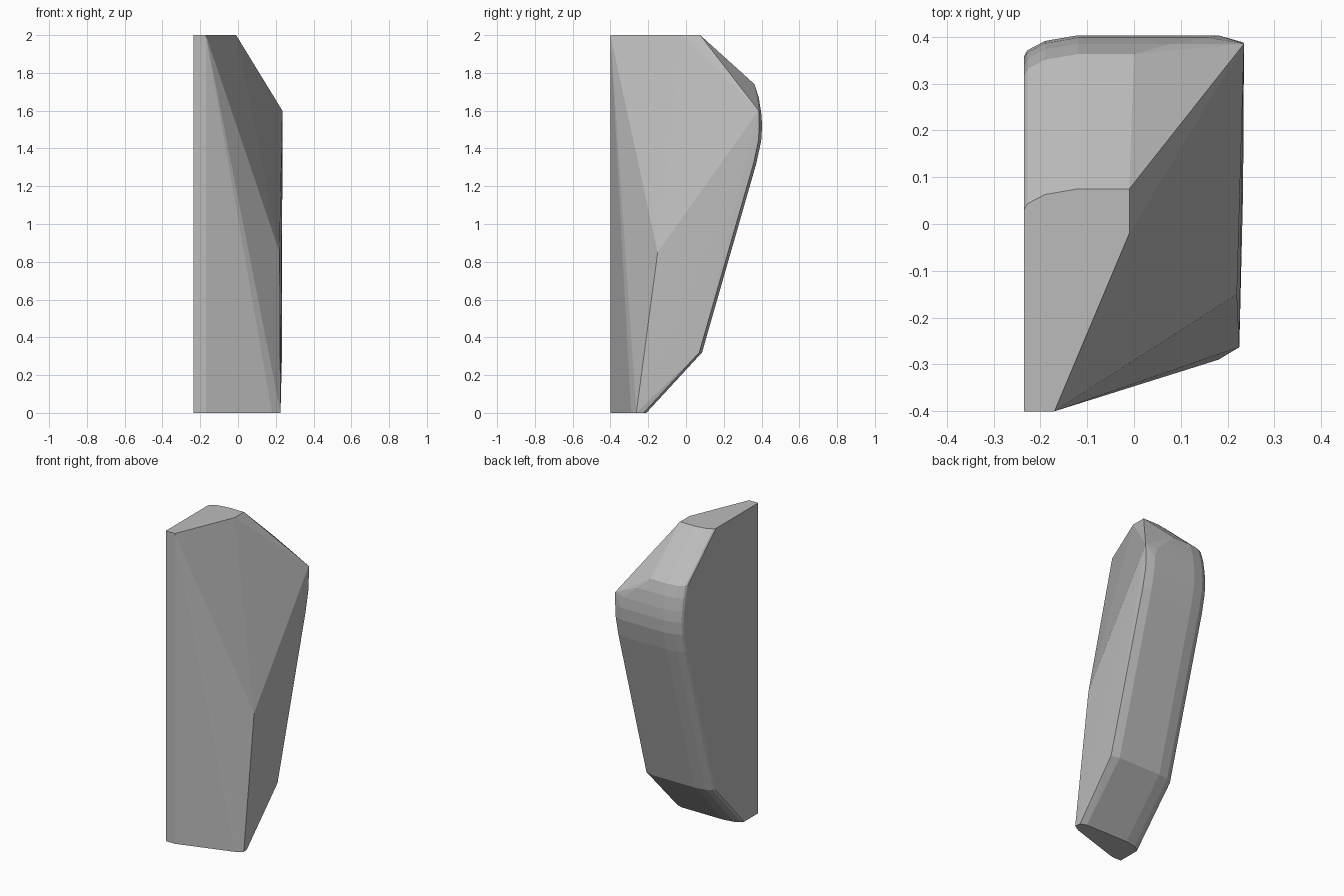
import bpy
import bmesh

cube = bpy.data.objects.get("Cube")
if cube:
    bpy.data.objects.remove(cube)

stone = bpy.data.materials.new("stone_grey")
stone.use_nodes = True
colour = (0.5, 0.5, 0.5, 1)
stone.diffuse_color = colour
stone.node_tree.nodes["Principled BSDF"].inputs["Base Color"].default_value = colour

SIDE = 0.235

# rounded back outline: (y, z, right end of the row)
back = [(0.075, 2.0, -0.01), (0.363, 1.74, 0.0), (0.385, 1.67, 0.08),
        (0.398, 1.59, 0.16), (0.403, 1.52, 0.18), (0.398, 1.44, 0.18),
        (0.372, 1.32, 0.18), (0.085, 0.32, 0.18), (-0.21, 0.0, 0.18)]
points = []
for y, z, end in back:
    points += [(-0.12, y, z), (end, y, z)]
    # softened corner towards the flat side
    points += [(-0.19, y - 0.012, z), (-0.228, y - 0.032, z), (-SIDE, y - 0.045, z)]
    # softened corner towards the chipped side
    if 0 < z < 1.55:
        points.append((SIDE - 0.002, y - 0.015, z))
points.append((0.22, -0.225, 0))

# split front edges and chipped corners
for z in (0, 2):
    points += [(-SIDE, -0.4, z), (-0.17, -0.4, z)]
points += [(-0.01, -0.02, 2), (SIDE, 0.385, 1.6), (0.22, -0.15, 0.85),
           (0.18, -0.29, 0), (0.225, -0.263, 0)]

# wrap the corners into one solid
bm = bmesh.new()
for p in points:
    bm.verts.new(p)
result = bmesh.ops.convex_hull(bm, input=bm.verts)
spare = {e for e in result["geom_interior"] + result["geom_unused"]
         if isinstance(e, bmesh.types.BMVert)}
bmesh.ops.delete(bm, geom=list(spare), context="VERTS")
bmesh.ops.dissolve_limit(bm, angle_limit=0.01, verts=bm.verts, edges=bm.edges)
bmesh.ops.recalc_face_normals(bm, faces=bm.faces)

mesh = bpy.data.meshes.new("stone_shard")
bm.to_mesh(mesh)
bm.free()
mesh.materials.append(stone)
shard = bpy.data.objects.new("stone_shard", mesh)
bpy.context.collection.objects.link(shard)
